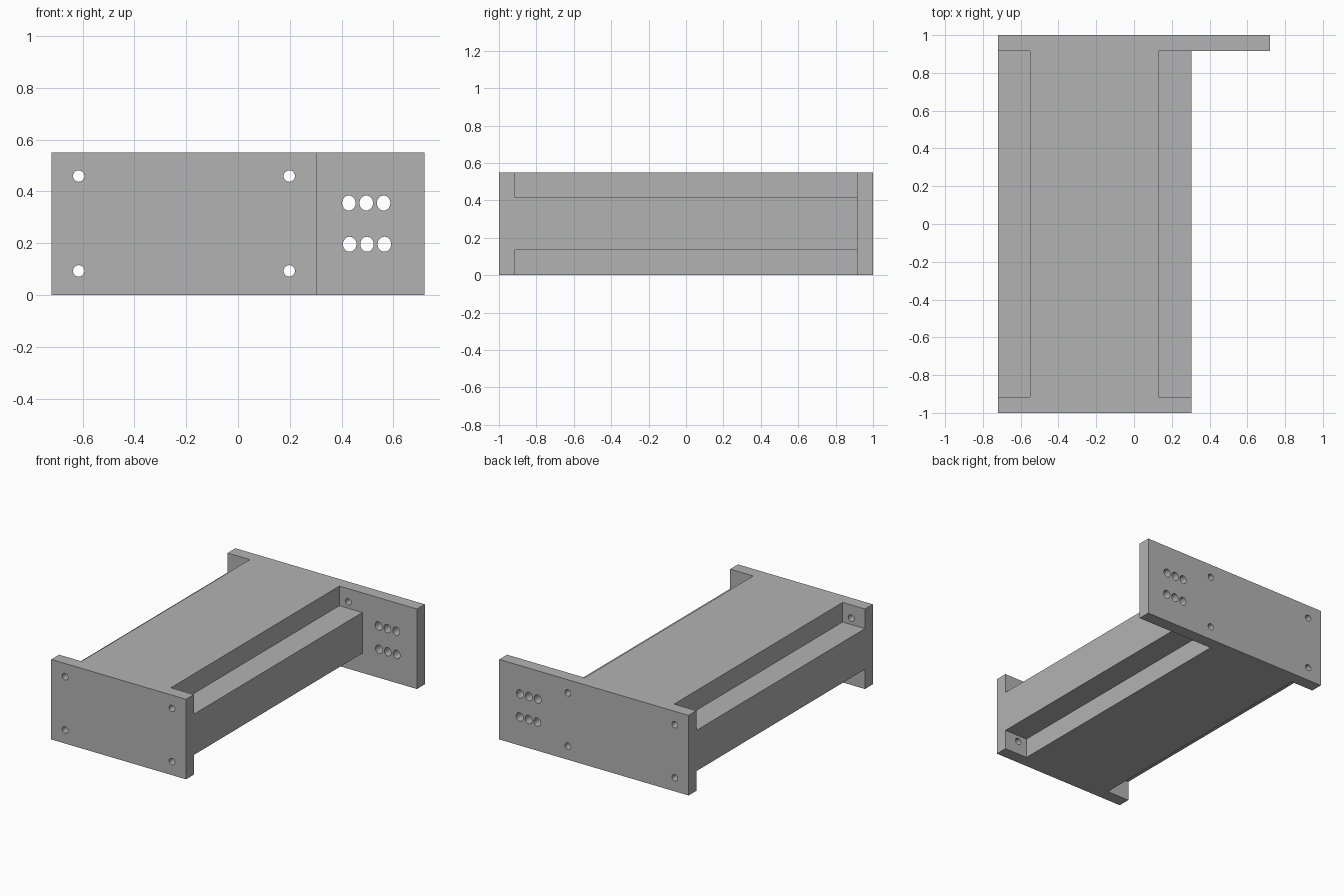
import bpy
import bmesh
import math
from mathutils import Matrix

cube = bpy.data.objects.get("Cube")
if cube:
    bpy.data.objects.remove(cube, do_unlink=True)

HEIGHT = 0.55
LEFT, INNER_LEFT, INNER_RIGHT, RIGHT = -0.72, -0.55, 0.13, 0.305
PLATE_END = 0.72        # outer edge of the wide end plate
PLATE = 0.085           # end plate thickness
RAIL_LOW, RAIL_HIGH = 0.135, 0.415

grey = bpy.data.materials.new("plain grey")
grey.use_nodes = True
colour = (0.45, 0.45, 0.45, 1)
grey.diffuse_color = colour
grey.node_tree.nodes["Principled BSDF"].inputs["Base Color"].default_value = colour


def make_object(name, bm):
    bmesh.ops.recalc_face_normals(bm, faces=bm.faces)
    mesh = bpy.data.meshes.new(name)
    bm.to_mesh(mesh)
    bm.free()
    mesh.materials.append(grey)
    obj = bpy.data.objects.new(name, mesh)
    bpy.context.collection.objects.link(obj)
    return obj


def extrude_profile(name, profile, y0, y1):
    """Extrude an (x, z) outline along y."""
    bm = bmesh.new()
    face = bm.faces.new([bm.verts.new((x, y0, z)) for x, z in profile])
    out = bmesh.ops.extrude_face_region(bm, geom=[face])
    verts = [v for v in out["geom"] if isinstance(v, bmesh.types.BMVert)]
    bmesh.ops.translate(bm, verts=verts, vec=(0, y1 - y0, 0))
    return make_object(name, bm)


def plate(name, x0, x1, y0, y1):
    return extrude_profile(name, [(x0, 0), (x1, 0), (x1, HEIGHT), (x0, HEIGHT)], y0, y1)


def drill(obj, holes):
    """Cut round or oval holes (x, z, x radius, z radius) through along y."""
    bm = bmesh.new()
    y = sum(v.co.y for v in obj.data.vertices) / len(obj.data.vertices)
    for x, z, rx, rz in holes:
        matrix = (Matrix.Translation((x, y, z)) @ Matrix.Diagonal((rx, 1, rz, 1))
                  @ Matrix.Rotation(math.pi / 2, 4, "X"))
        bmesh.ops.create_cone(bm, cap_ends=True, segments=32, radius1=1,
                              radius2=1, depth=PLATE * 2, matrix=matrix)
    cutter = make_object("hole_cutter", bm)
    cutter.hide_render = True
    mod = obj.modifiers.new("holes", "BOOLEAN")
    mod.operation = "DIFFERENCE"
    mod.solver = "EXACT"
    mod.object = cutter
    bpy.ops.object.select_all(action="DESELECT")
    bpy.context.view_layer.objects.active = obj
    obj.select_set(True)
    bpy.ops.object.modifier_apply(modifier=mod.name)
    bpy.data.objects.remove(cutter, do_unlink=True)
    bpy.ops.object.shade_smooth_by_angle(angle=math.radians(30))


# Long beam with a rail standing out on each side
extrude_profile("beam", [
    (INNER_LEFT, 0), (INNER_RIGHT, 0), (INNER_RIGHT, RAIL_LOW), (RIGHT, RAIL_LOW),
    (RIGHT, RAIL_HIGH), (INNER_RIGHT, RAIL_HIGH), (INNER_RIGHT, HEIGHT),
    (INNER_LEFT, HEIGHT), (INNER_LEFT, RAIL_HIGH), (LEFT, RAIL_HIGH),
    (LEFT, RAIL_LOW), (INNER_LEFT, RAIL_LOW)], PLATE - 1, 1 - PLATE)

# End plates with bolt holes; the wide one also has two rows of cable holes
bolts = [(x, z, 0.022, 0.022) for x in (-0.615, 0.198) for z in (0.093, 0.459)]
cables = [(x + i * 0.067, z, 0.026, 0.029)
          for x, z in ((0.428, 0.355), (0.431, 0.196)) for i in range(3)]
drill(plate("front_plate", LEFT, RIGHT, -1, PLATE - 1), bolts)
drill(plate("back_plate", LEFT, PLATE_END, 1 - PLATE, 1), bolts + cables)
